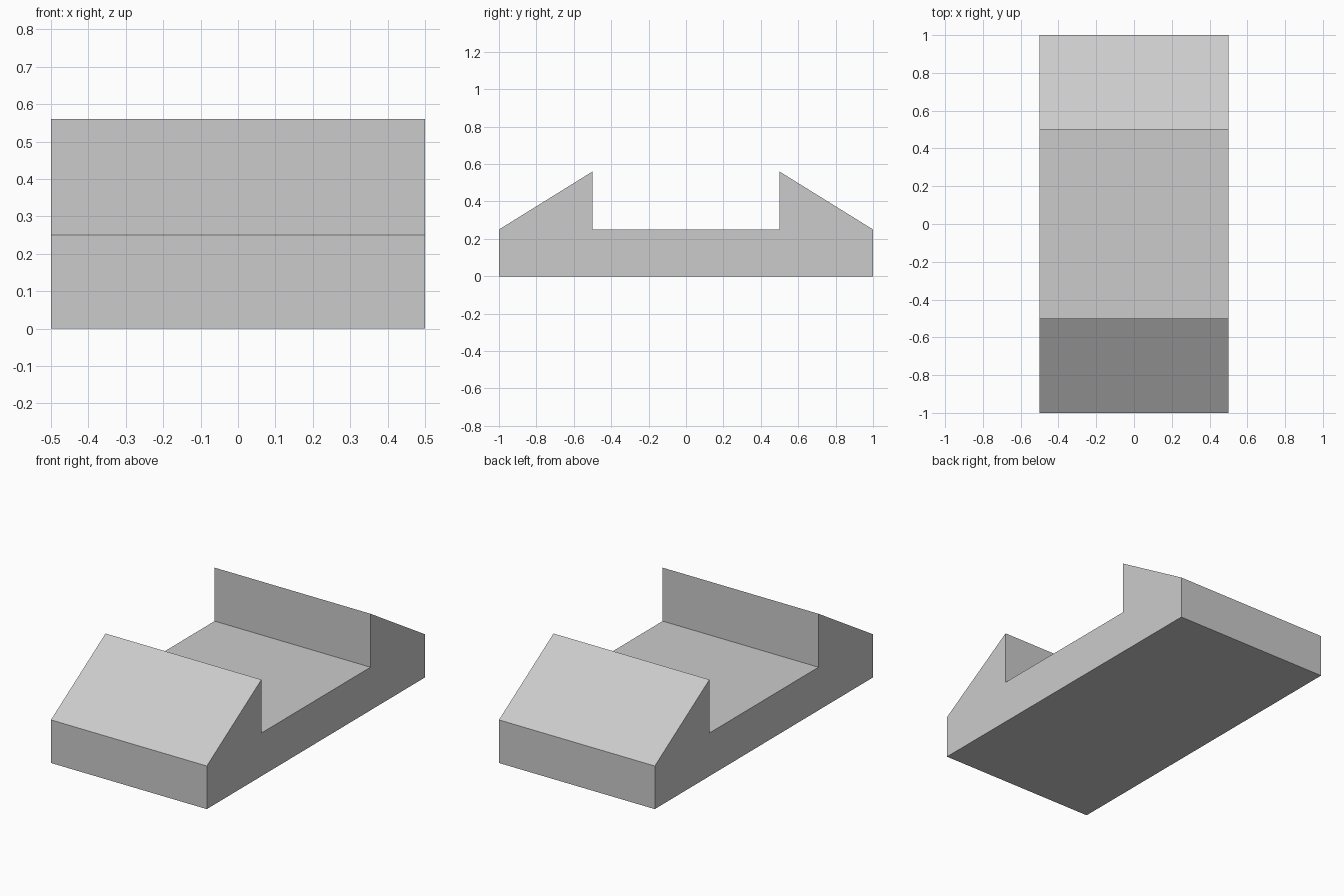
import bpy
import bmesh
from mathutils import Vector

cube = bpy.data.objects.get("Cube")
if cube:
    bpy.data.objects.remove(cube, do_unlink=True)

# Plain grey material
grey = bpy.data.materials.new("plain_grey")
grey.use_nodes = True
colour = (0.6, 0.6, 0.6, 1)
grey.diffuse_color = colour
grey.node_tree.nodes["Principled BSDF"].inputs["Base Color"].default_value = colour

# Side profile (y, z): base slab with a sloped wedge at each end
half = [(1, 0), (1, 0.25), (0.5, 0.56), (0.5, 0.25)]
profile = half + [(-y, z) for y, z in reversed(half)]

# Extrude the profile across the width
bm = bmesh.new()
side = bm.faces.new([bm.verts.new((-0.5, y, z)) for y, z in profile])
result = bmesh.ops.extrude_face_region(bm, geom=[side], use_keep_orig=True)
moved = [v for v in result["geom"] if isinstance(v, bmesh.types.BMVert)]
bmesh.ops.translate(bm, verts=moved, vec=Vector((1, 0, 0)))
bmesh.ops.recalc_face_normals(bm, faces=bm.faces)

mesh = bpy.data.meshes.new("wedge_ended_block")
bm.to_mesh(mesh)
bm.free()
mesh.materials.append(grey)
block = bpy.data.objects.new("wedge_ended_block", mesh)
bpy.context.collection.objects.link(block)
